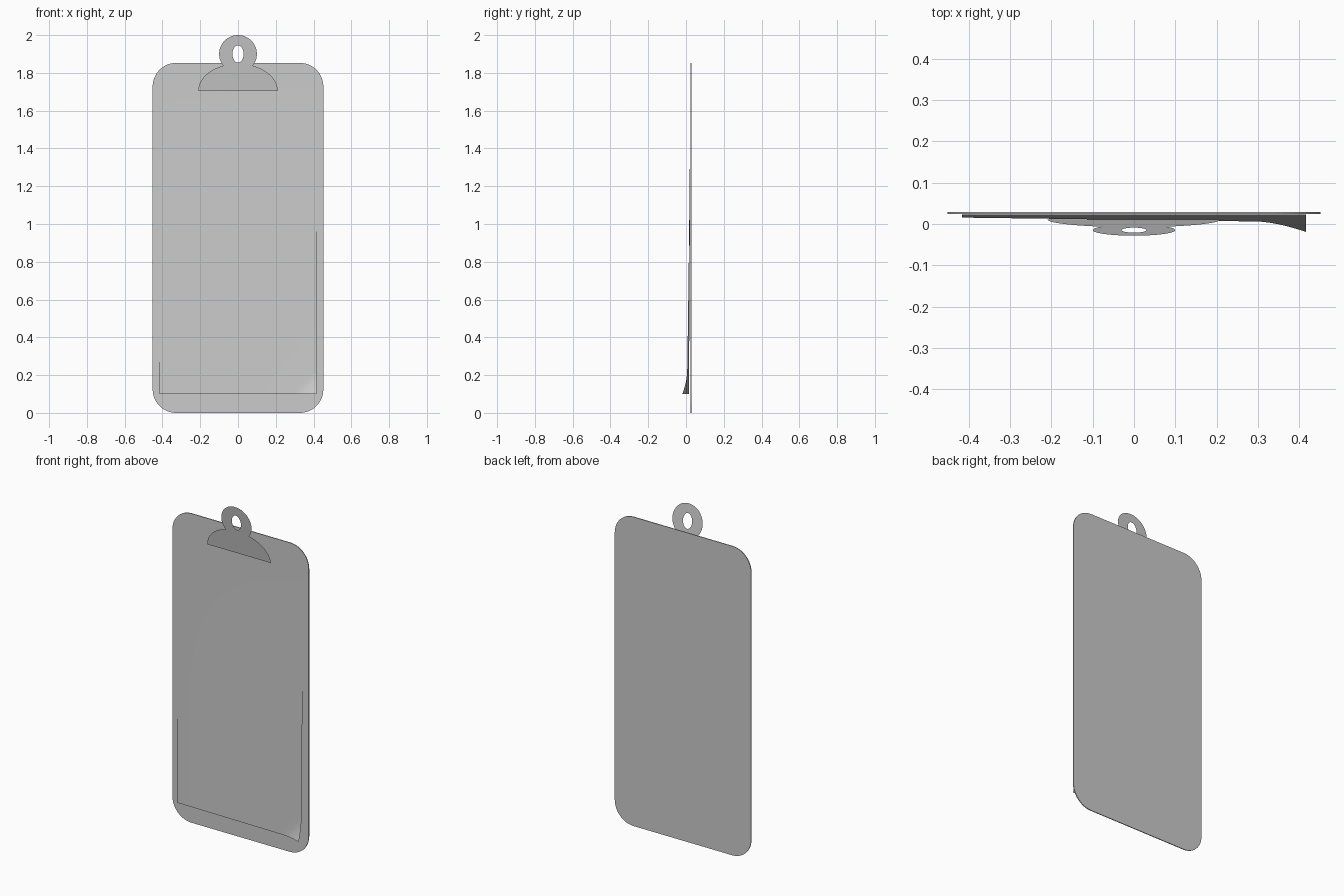
import bpy, bmesh
from math import sin, cos, pi, sqrt

if "Cube" in bpy.data.objects:
    bpy.data.objects.remove(bpy.data.objects["Cube"])


def make_object(name, bm):
    mesh = bpy.data.meshes.new(name)
    bm.to_mesh(mesh)
    bm.free()
    obj = bpy.data.objects.new(name, mesh)
    bpy.context.collection.objects.link(obj)
    return obj


def loop(bm, points):
    verts = [bm.verts.new((x, 0, z)) for x, z in points]
    return [bm.edges.new((v, verts[(i + 1) % len(verts)])) for i, v in enumerate(verts)]


# Board: rounded rectangle with a thin edge
W, H, R, STEPS = 0.452, 1.853, 0.125, 12
pts = []
for k, (cx, cz) in enumerate([(W - R, H - R), (R - W, H - R), (R - W, R), (W - R, R)]):
    for i in range(STEPS + 1):
        a = (k + i / STEPS) * pi / 2
        pts.append((cx + R * cos(a), cz + R * sin(a)))
bm = bmesh.new()
face = bm.faces.new([bm.verts.new((x, 0.0245, z)) for x, z in pts])
new = bmesh.ops.extrude_face_region(bm, geom=[face])["geom"]
bmesh.ops.translate(bm, vec=(0, 0.005, 0), verts=[g for g in new if isinstance(g, bmesh.types.BMVert)])
bmesh.ops.recalc_face_normals(bm, faces=bm.faces)
make_object("board", bm)

# Paper: thin sheet lifting towards the bottom, with a curled right corner
bm = bmesh.new()
bmesh.ops.create_grid(bm, x_segments=40, y_segments=80, size=1)
for v in bm.verts:
    x, z = v.co.x * 0.416, 0.925 + v.co.y * 0.825
    t = (1.75 - z) / 1.65
    lift = 0.0125 + 0.0055 * x / 0.416
    s = max(0, (x - 0.416 + 0.1 - z + 0.115) / 0.115)
    v.co = (x, 0.0225 - lift * t ** 1.5 - 0.0235 * s ** 1.6, z)
paper = make_object("paper", bm)
for p in paper.data.polygons:
    p.use_smooth = True

# Clip: half-ellipse plate joined to a ring, cut by an oval hole, leaning forward
BASE, CZ, CR, RX, RZ = 1.705, 1.9, 0.1, 0.21, 0.143
meet = 0.077
a0 = math_a = -pi / 2
zm = CZ - sqrt(CR ** 2 - meet ** 2)
pts = []
N = 20
for i in range(N):
    x = RX - (RX - meet) * (i / N) ** 2
    pts.append((x, BASE + RZ * sqrt(max(0, 1 - (x / RX) ** 2))))
for i in range(41):
    u = i / 40 * 2 - 1
    from_top = (pi - 0.8785) * u
    pts.append((-CR * sin(from_top), CZ + CR * cos(from_top)))
pts += [(-x, z) for x, z in reversed(pts[:N])]
bm = bmesh.new()
edges = loop(bm, pts)
edges += loop(bm, [(0.03 * cos(i * pi / 16), CZ + 0.045 * sin(i * pi / 16)) for i in range(32)])
bmesh.ops.triangle_fill(bm, edges=edges, use_beauty=True, normal=(0, -1, 0))
for v in bm.verts:
    v.co.y = 0.0115 - (v.co.z - BASE) * 0.135
make_object("clip", bm)
